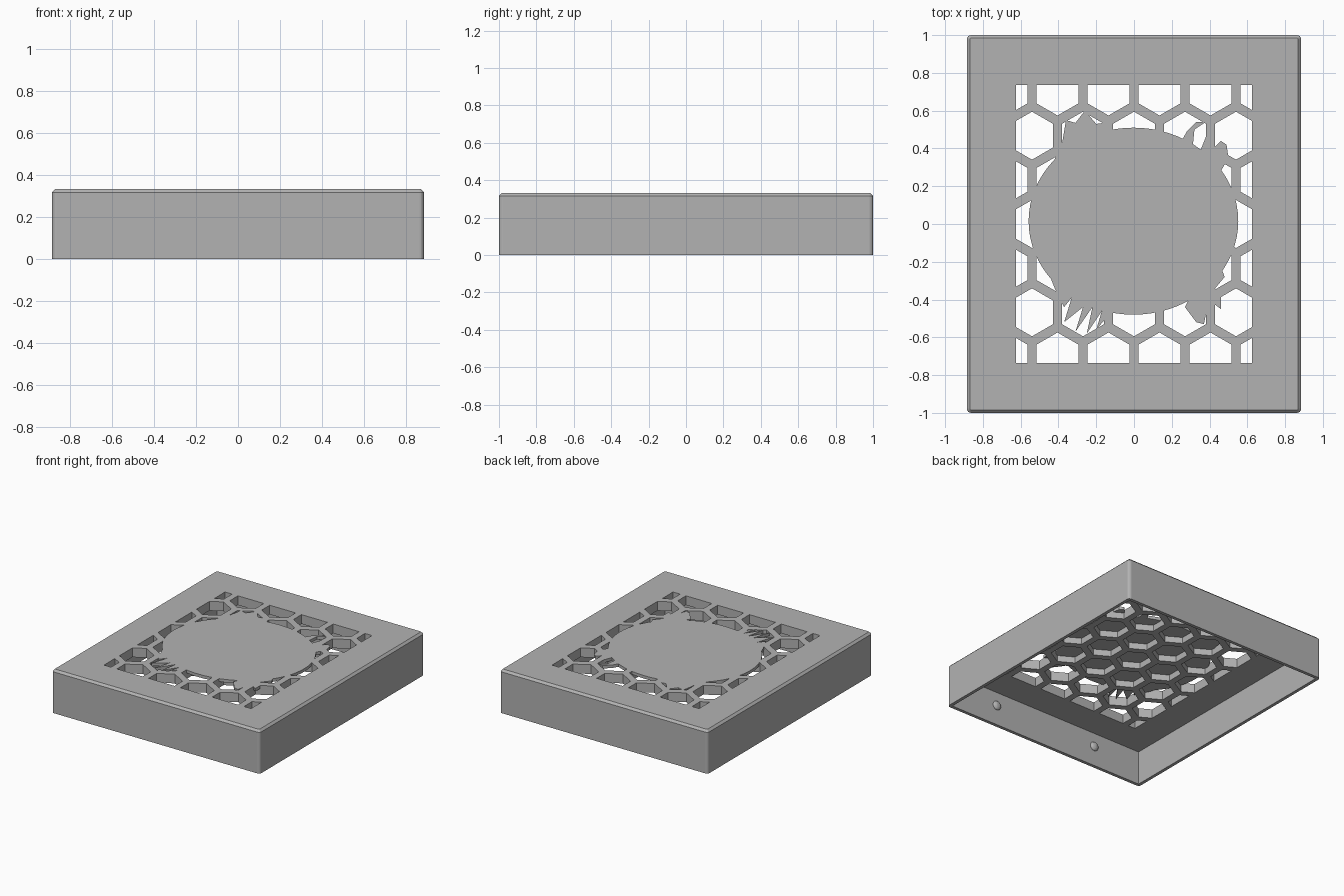
import bpy, bmesh, math
from mathutils import Vector

if "Cube" in bpy.data.objects:
    bpy.data.objects.remove(bpy.data.objects["Cube"])

WIDTH, DEPTH, HEIGHT = 1.77, 2.0, 0.333
WALL, CEILING, SKIN = 0.025, 0.262, 0.31   # wall, underside of top, underside of emblem
PITCH, HEX_R = 0.27, 0.127

grey = bpy.data.materials.new("light grey plastic")
grey.use_nodes = True
colour = (0.45, 0.45, 0.45, 1)
grey.diffuse_color = colour
grey.node_tree.nodes["Principled BSDF"].inputs["Base Color"].default_value = colour


def prism(bm, points, z0, z1):
    """Extrude a flat outline upwards."""
    face = bm.faces.new([bm.verts.new((x, y, z0)) for x, y in points])
    top = bmesh.ops.extrude_face_region(bm, geom=[face])["geom"]
    bmesh.ops.translate(bm, vec=(0, 0, z1 - z0),
                        verts=[v for v in top if isinstance(v, bmesh.types.BMVert)])


def finish(name, bm):
    bmesh.ops.recalc_face_normals(bm, faces=bm.faces)
    mesh = bpy.data.meshes.new(name)
    bm.to_mesh(mesh)
    bm.free()
    mesh.materials.append(grey)
    obj = bpy.data.objects.new(name, mesh)
    bpy.context.collection.objects.link(obj)
    return obj


def solid(name, points, z0, z1):
    bm = bmesh.new()
    prism(bm, points, z0, z1)
    return finish(name, bm)


def rect(w, d):
    return [(-w / 2, -d / 2), (w / 2, -d / 2), (w / 2, d / 2), (-w / 2, d / 2)]


def oval(rx, ry, n, cx=0, cy=0, turn=0):
    return [(cx + rx * math.cos(a), cy + ry * math.sin(a))
            for a in (turn + math.tau * i / n for i in range(n))]


def cut(target, tool, operation="DIFFERENCE"):
    """Apply a boolean and discard the cutter."""
    mod = target.modifiers.new("cut", "BOOLEAN")
    mod.object, mod.operation, mod.solver = tool, operation, "EXACT"
    bpy.context.view_layer.update()
    graph = bpy.context.evaluated_depsgraph_get()
    mesh = bpy.data.meshes.new_from_object(target.evaluated_get(graph))
    target.modifiers.clear()
    target.data = mesh
    bpy.data.objects.remove(tool)


# Outer shell: rounded upright corners and a chamfered top rim
bm = bmesh.new()
prism(bm, rect(WIDTH, DEPTH), 0, HEIGHT)
upright = [e for e in bm.edges if abs(e.verts[0].co.z - e.verts[1].co.z) > 0.1]
bmesh.ops.bevel(bm, geom=upright, offset=0.022, segments=4, profile=0.5, affect="EDGES")
rim = [e for e in bm.edges if all(v.co.z > HEIGHT - 0.001 for v in e.verts)]
bmesh.ops.bevel(bm, geom=rim, offset=0.016, segments=1, affect="EDGES")
cover = finish("cover", bm)
cut(cover, solid("cavity", rect(WIDTH - 2 * WALL, DEPTH - 2 * WALL), -0.1, CEILING))

# Honeycomb vent, trimmed to a rectangular window
bm = bmesh.new()
for row in range(-3, 4):
    shift = PITCH / 2 if row % 2 else 0
    for col in range(-3, 4):
        x, y = col * PITCH + shift, row * PITCH * math.sqrt(0.75)
        if abs(x) < 0.7:
            prism(bm, oval(HEX_R, HEX_R, 6, x, y, math.pi / 6), 0.2, 0.4)
vent = finish("vent_cutter", bm)
cut(vent, solid("window", rect(1.25, 1.47), 0.1, 0.5), "INTERSECT")

# Thin emblem skin closing the upper part of the cells: a disc with ragged tufts
tufts = [
    [(-0.45, 0.28), (-0.38, 0.43), (-0.36, 0.55), (-0.31, 0.535), (-0.26, 0.6),
     (-0.2, 0.53), (-0.12, 0.54), (-0.1, 0.45)],
    [(0.24, 0.42), (0.28, 0.49), (0.33, 0.54), (0.38, 0.54), (0.32, 0.5), (0.31, 0.4)],
    [(0.34, 0.36), (0.38, 0.46), (0.43, 0.41), (0.46, 0.44), (0.49, 0.42),
     (0.5, 0.35), (0.46, 0.28), (0.49, 0.22), (0.48, 0.1)],
    [(0.3, -0.38), (0.27, -0.44), (0.33, -0.52), (0.37, -0.53), (0.38, -0.48), (0.42, -0.42),
     (0.46, -0.45), (0.46, -0.38), (0.43, -0.34), (0.48, -0.28), (0.45, -0.2)],
    [(-0.46, -0.24), (-0.42, -0.34), (-0.37, -0.44), (-0.33, -0.39), (-0.37, -0.52),
     (-0.27, -0.44), (-0.31, -0.57), (-0.22, -0.44), (-0.25, -0.58), (-0.17, -0.46),
     (-0.2, -0.56), (-0.1, -0.44)],
]
for outline in [oval(0.555, 0.495, 72, -0.003, 0.015)] + tufts:
    cut(vent, solid("emblem", outline, SKIN, 0.5))
cut(cover, vent)

# Snap bumps on the inside of the front and back walls
bm = bmesh.new()
for side in (-1, 1):
    for x in (-0.45, 0.45):
        ball = bmesh.ops.create_uvsphere(bm, u_segments=16, v_segments=10, radius=0.035)
        for v in ball["verts"]:
            v.co = Vector((x + v.co.x, side * (DEPTH / 2 - WALL) + v.co.y * 0.6, 0.155 + v.co.z))
finish("snap_bumps", bm)
